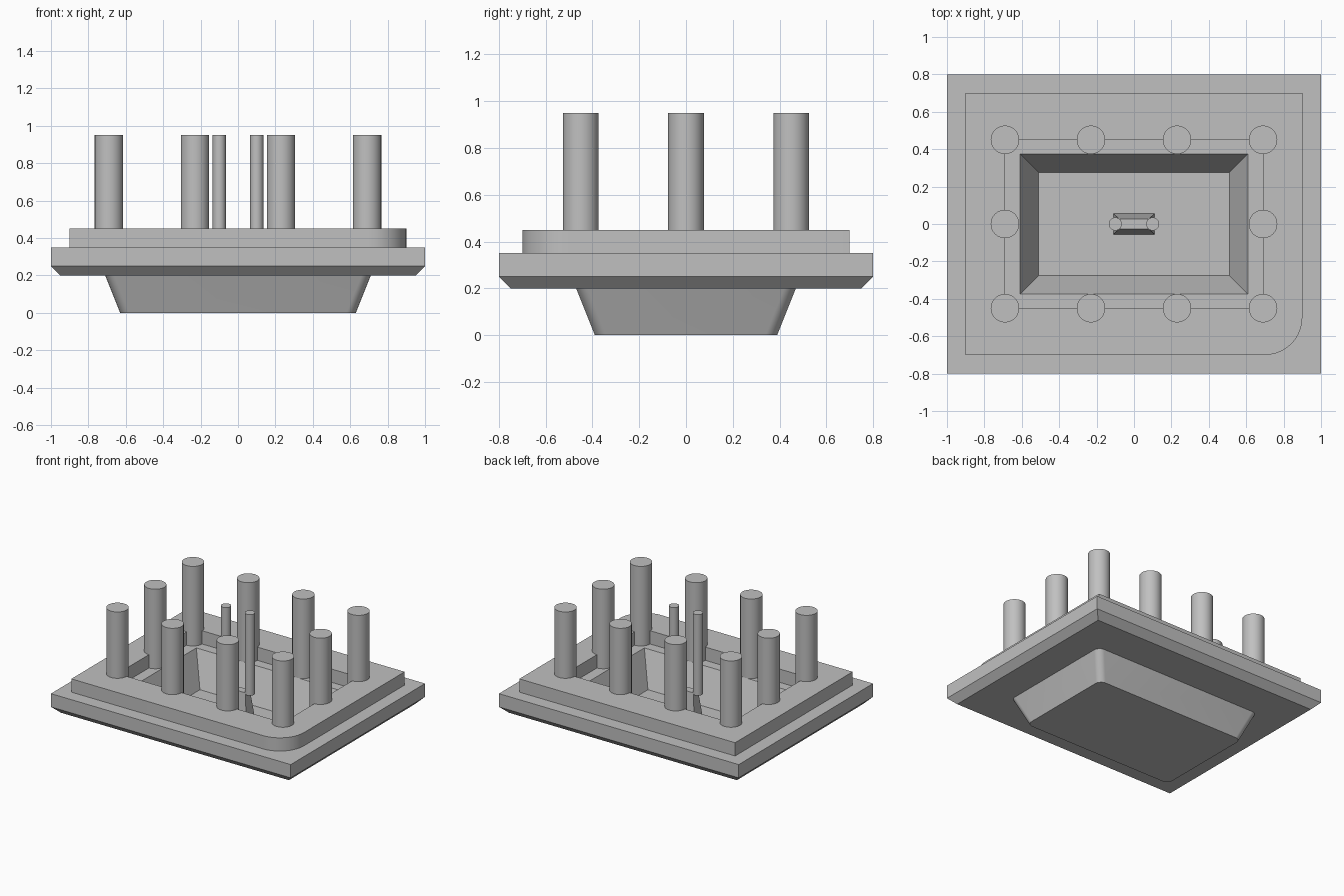
import bpy, bmesh, math

cube = bpy.data.objects.get("Cube")
if cube:
    bpy.data.objects.remove(cube, do_unlink=True)

grey = bpy.data.materials.new("light_grey")
grey.use_nodes = True
colour = (0.53, 0.53, 0.53, 1)
grey.diffuse_color = colour
grey.node_tree.nodes["Principled BSDF"].inputs["Base Color"].default_value = colour


def outline(hx, hy, radii=(0, 0, 0, 0), steps=10):
    """Counter-clockwise rectangle; radii for front-left, front-right, back-right, back-left."""
    points = []
    corners = ((-1, -1), (1, -1), (1, 1), (-1, 1))
    for i, ((sx, sy), r) in enumerate(zip(corners, radii)):
        if not r:
            points.append((sx * hx, sy * hy))
            continue
        for k in range(steps + 1):
            a = math.pi + (i + k / steps) * math.pi / 2
            points.append((sx * (hx - r) + r * math.cos(a),
                           sy * (hy - r) + r * math.sin(a)))
    return points


def loft(name, layers):
    """Closed solid through a stack of (height, outline) layers."""
    bm = bmesh.new()
    rings = [[bm.verts.new((x, y, z)) for x, y in pts] for z, pts in layers]
    bm.faces.new(rings[0][::-1])
    bm.faces.new(rings[-1])
    for low, high in zip(rings, rings[1:]):
        n = len(low)
        for i in range(n):
            j = (i + 1) % n
            bm.faces.new((low[i], low[j], high[j], high[i]))
    mesh = bpy.data.meshes.new(name)
    bm.to_mesh(mesh)
    bm.free()
    mesh.materials.append(grey)
    obj = bpy.data.objects.new(name, mesh)
    bpy.context.collection.objects.link(obj)
    return obj


def activate(obj):
    bpy.ops.object.select_all(action="DESELECT")
    obj.select_set(True)
    bpy.context.view_layer.objects.active = obj


def smooth(obj):
    activate(obj)
    bpy.ops.object.shade_smooth_by_angle(angle=math.radians(30))


def cut(obj, cutter):
    activate(obj)
    mod = obj.modifiers.new("opening", "BOOLEAN")
    mod.operation = "DIFFERENCE"
    mod.solver = "EXACT"
    mod.object = cutter
    bpy.ops.object.modifier_apply(modifier=mod.name)


def post(name, x, y, radius, bottom, top):
    bpy.ops.mesh.primitive_cylinder_add(vertices=48, radius=radius, depth=top - bottom,
                                        location=(x, y, (top + bottom) / 2))
    obj = bpy.context.object
    obj.name = name
    obj.data.materials.append(grey)
    smooth(obj)


# Solid shells: chamfered plate, raised rim with one round corner, tapered tub
plate = loft("base_plate", [(0.2, outline(0.95, 0.75)),
                            (0.25, outline(1, 0.8)),
                            (0.35, outline(1, 0.8))])
rim = loft("raised_rim", [(z, outline(0.9, 0.7, (0, 0.2, 0, 0))) for z in (0.35, 0.45)])
round_all = (0.05,) * 4
tub = loft("tub", [(0, outline(0.63, 0.39, round_all)),
                   (0.2, outline(0.71, 0.47, round_all))])

# Hollow them out
rim_cutter = loft("rim_cutter", [(z, outline(0.69, 0.45)) for z in (0.3, 0.5)])
well_cutter = loft("well_cutter", [(0.1, outline(0.51, 0.275)),
                                   (0.4, outline(0.63, 0.395))])
cut(rim, rim_cutter)
cut(plate, well_cutter)
cut(tub, well_cutter)
for part in (plate, rim, tub):
    smooth(part)
for cutter in (rim_cutter, well_cutter):
    cutter.hide_render = True
    cutter.hide_viewport = True

# Ring of posts around the opening
spots = [(x, y) for x in (-0.69, -0.23, 0.23, 0.69) for y in (-0.45, 0.45)]
spots += [(-0.69, 0), (0.69, 0)]
for i, (x, y) in enumerate(spots):
    post(f"rim_post_{i + 1}", x, y, 0.076, 0.35, 0.95)

# Centre block with two thin rods
loft("centre_block", [(0.1, outline(0.11, 0.055)), (0.35, outline(0.08, 0.028))])
for side, x in (("right", -0.1), ("left", 0.1)):
    post(f"{side}_thin_rod", x, 0, 0.035, 0.34, 0.95)
